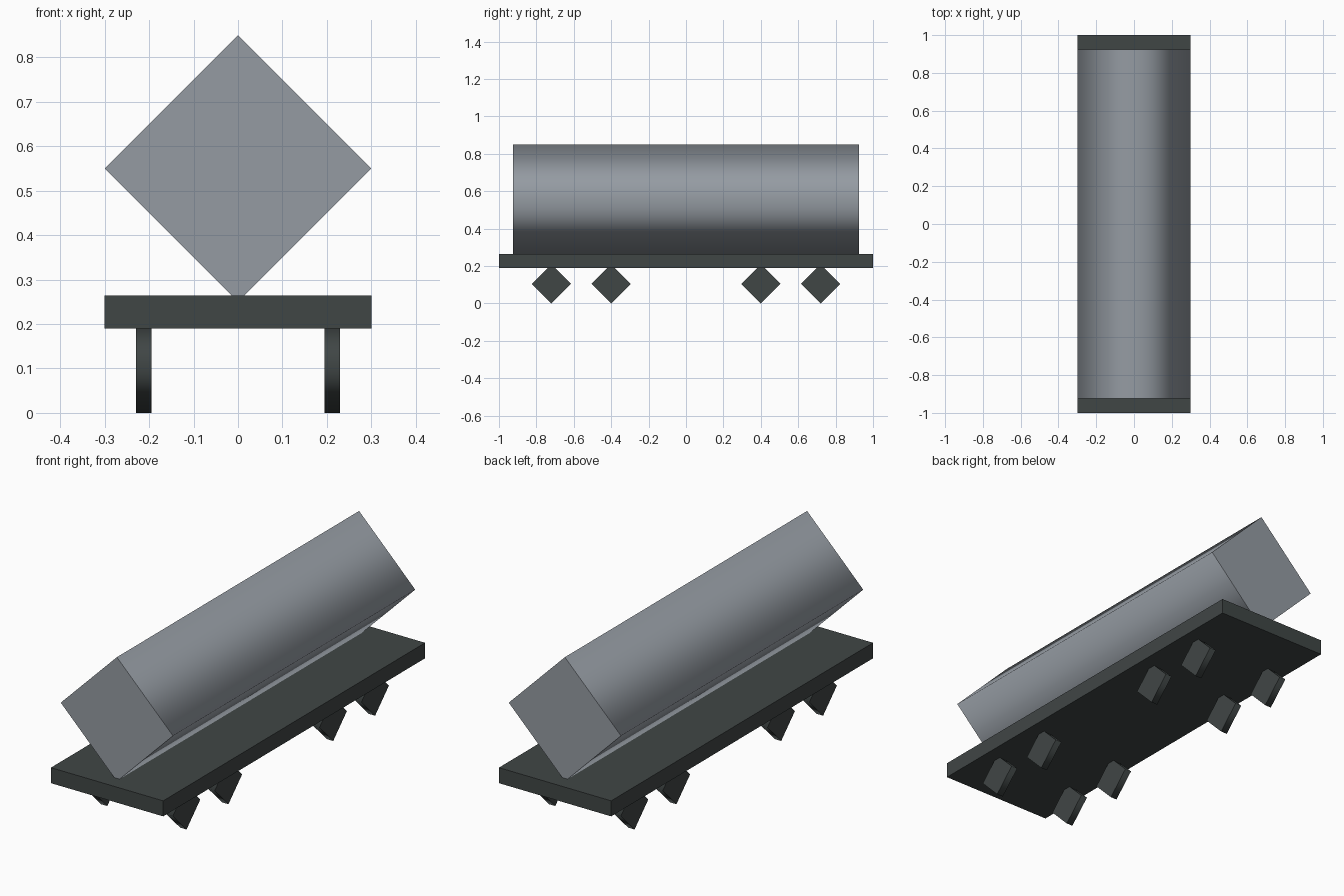
import bpy
import bmesh
from mathutils import Matrix
from math import pi

cube = bpy.data.objects.get("Cube")
if cube:
    bpy.data.objects.remove(cube, do_unlink=True)


def make_material(name, rgb):
    mat = bpy.data.materials.new(name)
    mat.use_nodes = True
    color = (*rgb, 1.0)
    mat.diffuse_color = color
    mat.node_tree.nodes["Principled BSDF"].inputs["Base Color"].default_value = color
    return mat


def add_object(name, bm, mat):
    mesh = bpy.data.meshes.new(name)
    bm.to_mesh(mesh)
    bm.free()
    mesh.materials.append(mat)
    obj = bpy.data.objects.new(name, mesh)
    bpy.context.collection.objects.link(obj)
    return obj


def add_prism(name, center, radius, length, axis, mat):
    """Four-sided drum along 'X' or 'Y': smooth sides, flat end caps."""
    bm = bmesh.new()
    bmesh.ops.create_cone(bm, cap_ends=True, segments=4, radius1=radius,
                          radius2=radius, depth=length)
    for face in bm.faces:
        face.smooth = abs(face.normal.z) < 0.5
    for edge in bm.edges:
        edge.smooth = all(f.smooth for f in edge.link_faces)
    turn = Matrix.Rotation(pi / 2, 4, "Y" if axis == "X" else "X")
    bm.transform(Matrix.Translation(center) @ turn)
    return add_object(name, bm, mat)


def add_box(name, center, size, mat):
    bm = bmesh.new()
    bmesh.ops.create_cube(bm, size=1)
    bm.transform(Matrix.Translation(center) @ Matrix.Diagonal((*size, 1)))
    return add_object(name, bm, mat)


tank_grey = make_material("tank grey", (0.30, 0.33, 0.365))
dark_grey = make_material("dark frame grey", (0.051, 0.061, 0.060))

# Flat wagon bed
add_box("deck", (0, 0, 0.227), (0.6, 2.0, 0.075), dark_grey)

# Long tank resting on its edge
add_prism("tank", (0, 0, 0.55), 0.3, 1.85, "Y", tank_grey)

# Two pairs of axles at each end
for end, y_sign in (("front", -1), ("back", 1)):
    for place, y in (("inner", 0.4), ("outer", 0.72)):
        for side, x_sign in (("left", 1), ("right", -1)):
            add_prism(f"wheel_{end}_{place}_{side}",
                      (x_sign * 0.212, y_sign * y, 0.105),
                      0.105, 0.034, "X", dark_grey)
